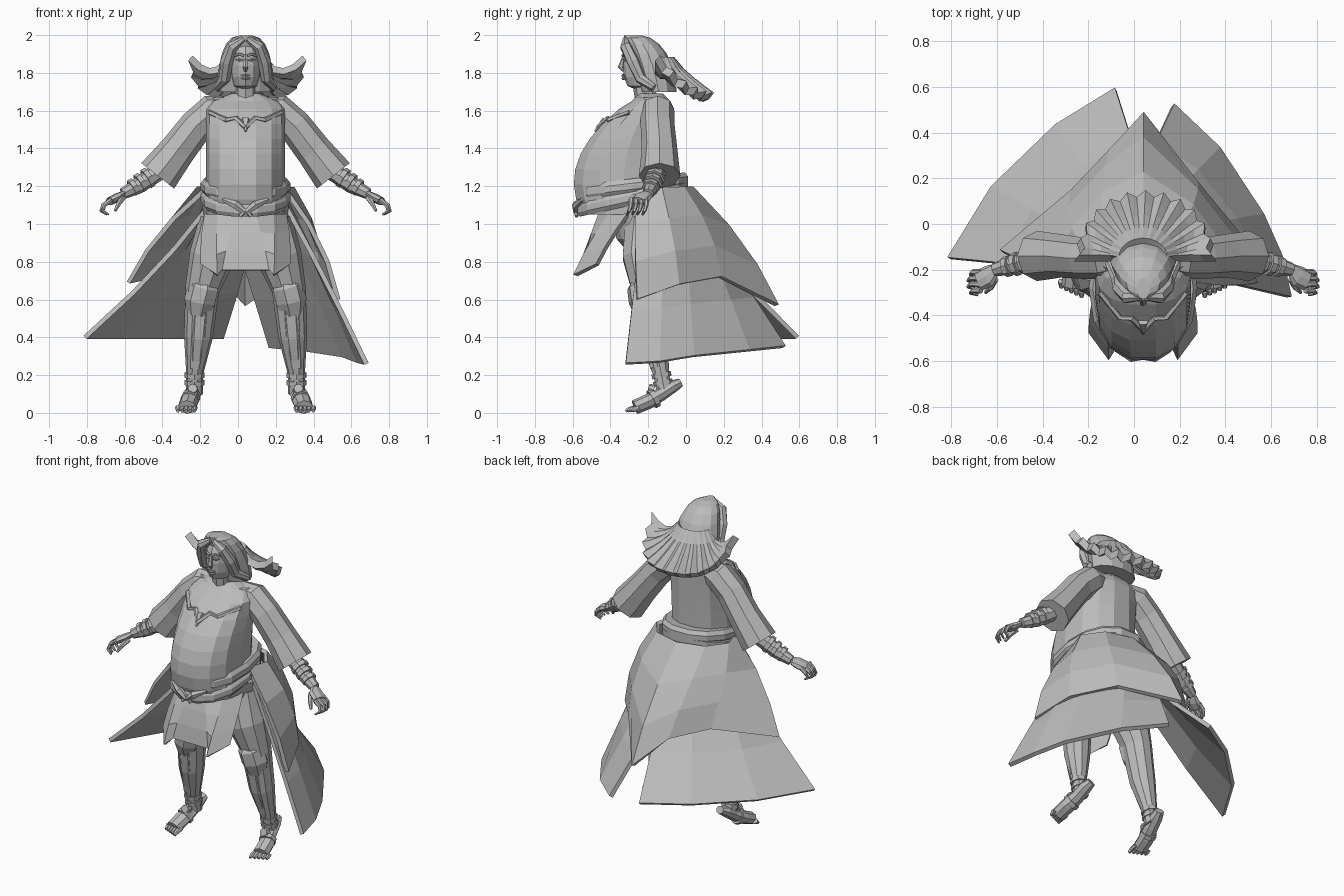
import bpy, bmesh
from math import sin, cos, pi, radians, copysign
from mathutils import Vector

cube = bpy.data.objects.get("Cube")
if cube:
    bpy.data.objects.remove(cube)

clay = bpy.data.materials.new("clay_grey")
clay.use_nodes = True
clay.diffuse_color = (.5, .5, .5, 1)
clay.node_tree.nodes["Principled BSDF"].inputs["Base Color"].default_value = clay.diffuse_color
MID = Vector((.04, 0, 0))  # body centre line
SQUARE = .88               # squareness of the body's cross-section
SIDEWAYS, FORWARD = Vector((1, 0, 0)), Vector((0, 1, 0))


def skin(name, rings, closed=True, thick=0):
    """Bridge rows of points into one flat-shaded mesh."""
    bm = bmesh.new()
    rows = [[bm.verts.new(point) for point in ring] for ring in rings]
    count = len(rows[0])
    for lower, upper in zip(rows, rows[1:]):
        for i in range(count if closed else count - 1):
            j = (i + 1) % count
            bm.faces.new((lower[i], lower[j], upper[j], upper[i]))
    if closed:
        bm.faces.new(rows[0])
        bm.faces.new(rows[-1])
    bmesh.ops.recalc_face_normals(bm, faces=bm.faces)
    mesh = bpy.data.meshes.new(name)
    bm.to_mesh(mesh)
    bm.free()
    mesh.materials.append(clay)
    obj = bpy.data.objects.new(name, mesh)
    bpy.context.collection.objects.link(obj)
    if thick:
        solid = obj.modifiers.new("thickness", "SOLIDIFY")
        solid.thickness, solid.offset = thick, 0


def bend(value, power):
    return copysign(abs(value) ** power, value)


def stack(name, levels, sides=14, power=SQUARE, tilt=0):
    """Stack level rings given as (z, front y, back y, half width)."""
    rings = []
    for z, front, back, half in levels:
        ring = []
        for i in range(sides):
            turn = 2 * pi * i / sides
            y = bend(sin(turn), power) * (back - front) / 2
            x = bend(cos(turn), power) * half
            ring.append(MID + Vector((x, (front + back) / 2 + y, z + tilt * y)))
        rings.append(ring)
    skin(name, rings)


def tube(name, path, radii, sides=8, hint=FORWARD, flat=1, pair=False):
    """Sweep an oval along body-centred points; radii run evenly between
    the given values, and flat squashes the oval across the hint."""
    path = [Vector(point) for point in path]
    last = len(path) - 1
    for prefix, mirror in (("left_", 1), ("right_", -1)) if pair else (("", 1),):
        points = [MID + Vector((p.x * mirror, p.y, p.z)) for p in path]
        wide = Vector((hint.x * mirror, hint.y, hint.z))
        rings = []
        for k, point in enumerate(points):
            along = (points[min(k + 1, last)] - points[max(k - 1, 0)]).normalized()
            u = (wide - along * wide.dot(along)).normalized()
            v = along.cross(u) * flat
            place = k / last * (len(radii) - 1)
            i = min(int(place), len(radii) - 2)
            radius = radii[i] + (radii[i + 1] - radii[i]) * (place - i)
            rings.append([point + (u * cos(a) + v * sin(a)) * radius
                          for a in (2 * pi * n / sides for n in range(sides))])
        skin(prefix + name, rings)


def band(name, start, end, place, radius, hint=FORWARD):
    """A pair of short cuffs around the bone from start to end."""
    start, end = Vector(start), Vector(end)
    centre = start.lerp(end, place)
    half = (end - start).normalized() * .013
    tube(name, [centre - half, centre + half], [radius, radius], hint=hint, pair=True)


def cloth(name, hem, height, size, start, end, bulge, rows=3):
    """Panel from an arc of the waist (degrees from the back) to a hem."""
    axis = MID + Vector((0, -.15, 0))
    grid = [[] for _ in range(rows + 1)]
    for i, low in enumerate(hem):
        turn = radians(start + (end - start) * i / (len(hem) - 1))
        top = axis + Vector((size[0] * sin(turn), size[1] * cos(turn), height))
        for r, line in enumerate(grid):
            point = top.lerp(Vector(low), r / rows)
            out = point - axis
            out.z = bulge
            line.append(point + out.normalized() * bulge * sin(pi * r / rows))
    skin(name, grid, closed=False, thick=.025)


# Torso with round belly, pelvis and neck
def belly(z):
    return -.6 + 1.6 * (z - 1.22) ** 2


BACK, WAIST = -.06, .21
heights = [1.05 + .08 * i for i in range(8)]
stack("torso", [(z, belly(z), BACK, WAIST) for z in heights]
      + [(1.65, -.29, -.08, .18), (1.69, -.25, -.12, .08)])
stack("pelvis", [(.84, -.3, -.1, .12), (.92, -.37, BACK, .2), (1.1, -.42, BACK, .23)])
tube("neck", [(0, -.19, 1.62), (0, -.22, 1.69), (0, -.23, 1.76)], [.08, .055, .055])

# Waist wraps, hanging low at the front
for name, z, tilt in (("belt", 1.14, .22), ("sash", 1.2, .12)):
    stack(name, [(z + .04 * k, -.59 + .02 * abs(k), .03 - .03 * abs(k), .25 - .03 * abs(k))
                 for k in (-1, -.4, .4, 1)], tilt=tilt)
tube("knot_loop", [(0, -.58, 1.06), (.05, -.58, 1.1), (.12, -.55, 1.13)], [.015, .025, .01], 6, pair=True)
tube("knot_tail", [(0, -.58, 1.08), (.03, -.58, 1.04)], [.015, .01], 5, pair=True)


# Bodice trim following the chest
def chest(x, z):
    inset = (1 - (x / WAIST) ** (2 / SQUARE)) ** (SQUARE / 2)
    return x, (belly(z) + BACK) / 2 + (belly(z) - BACK) / 2 * inset, z


tube("bodice_trim", [chest(0, 1.51), chest(.05, 1.56), chest(.1, 1.55), chest(.19, 1.59)],
     [.014, .014], 5, pair=True)
tube("collar_bone", [(.01, -.28, 1.64), (.09, -.25, 1.66), (.17, -.18, 1.66)], [.01, .01], 6, pair=True)
tube("bodice_pendant", [chest(0, 1.55), chest(0, 1.49)], [.025, .005], 5)

# Overskirt in one piece, underskirt split at the back, apron with folded edges
cloth("overskirt",
      [(.53, -.26, .6), (.45, -.04, .68), (.27, .18, .72), (.04, .48, .57),
       (-.1, .32, .72), (-.27, .14, .76), (-.58, -.12, .69)],
      height=1.19, size=(.25, .18), start=125, end=-125, bulge=.045)
cloth("underskirt_left",
      [(.68, -.32, .26), (.64, -.14, .27), (.56, .04, .3), (.37, .33, .33), (.17, .52, .35)],
      height=1.12, size=(.22, .16), start=115, end=-30, bulge=.01)
cloth("underskirt_right",
      [(-.81, -.15, .4), (-.62, .16, .4), (-.34, .43, .4), (-.08, .59, .4)],
      height=1.1, size=(.22, .16), start=-120, end=25, bulge=-.04)
folds = [(.23, -.47), (.15, -.585), (.13, -.53)]
apron_hem = [MID + Vector((x, y, 1.02 + y / 2)) for x, y in folds]
apron_hem += [MID + Vector((-x, y, 1.02 + y / 2)) for x, y in reversed(folds)]
cloth("apron", apron_hem, height=1.05, size=(.24, .31), start=120, end=240, bulge=.012)

# Legs with knee guards, shin guards and anklets
hip, thigh, knee = (.12, -.2, 1), (.18, -.22, .82), (.23, -.2, .65)
calf, ankle, heel = (.25, -.17, .4), (.27, -.13, .2), (.27, -.11, .1)
tube("leg", [hip, thigh, knee, calf, ankle, heel], [.13, .12, .09, .076, .044, .045], 10, SIDEWAYS, pair=True)
tube("knee_guard", [(.21, -.24, .71), (.22, -.23, .67), (.24, -.22, .59), (.25, -.21, .52)],
     [.05, .085, .085, .06], 7, SIDEWAYS, pair=True)
tube("shin_guard", [(.24, -.21, .6), (.25, -.18, .42), (.27, -.15, .24)], [.075, .07, .045],
     6, SIDEWAYS, pair=True)
band("upper_anklet", ankle, heel, 0, .052, SIDEWAYS)
band("lower_anklet", ankle, heel, .4, .052, SIDEWAYS)

# Feet on the ball with raised heels
tube("foot", [(.26, -.03, .16), (.27, -.07, .14), (.28, -.13, .1), (.3, -.2, .06), (.31, -.27, .03)],
     [.03, .042, .045, .05, .048], 8, SIDEWAYS, flat=.8, pair=True)
for toe in range(5):
    x, y = .27 + .022 * toe, -.32 + .01 * toe
    tube("toe", [(x, -.25, .03), (x, y + .02, .02), (x, y, .01)], [.016, .014, .009], 6, SIDEWAYS, pair=True)
band("foot_strap", (.28, -.13, .1), (.3, -.2, .06), .6, .052, SIDEWAYS)
tube("foot_disc", [(.28, -.17, .12), (.28, -.2, .13)], [.03, .025], 8, SIDEWAYS, pair=True)

# Wide sleeves with hollow cuffs
cuff = (.465, -.14, 1.255)
tube("sleeve", [(.08, -.15, 1.62), (.17, -.15, 1.6), (.26, -.15, 1.52), (.36, -.14, 1.39), cuff,
                (.464, -.14, 1.256), (.4, -.14, 1.34)], [.06, .09, .09, .095, .11, .095, .06], pair=True)

# Forearms, bracelets and hands
elbow, wrist = (.46, -.15, 1.28), (.65, -.2, 1.16)
tube("forearm", [elbow, (.57, -.18, 1.2), wrist], [.05, .042, .03], pair=True)
for place, radius in ((.3, .055), (.5, .052), (.7, .046)):
    band("bracelet", elbow, wrist, place, radius)
tube("palm", [wrist, (.68, -.23, 1.14), (.72, -.25, 1.12)], [.03, .048, .045], flat=.5, pair=True)
for finger in range(4):
    y, tip = -.21 - .027 * finger, .77 - .01 * abs(finger - 1.5)
    tube("finger", [(.71, y, 1.13), (tip - .01, y, 1.1), (tip, y - .01, 1.07), (tip - .03, y - .02, 1.05)],
         [.014, .012, .01, .006], 6, pair=True)
tube("thumb", [(.65, -.24, 1.14), (.67, -.28, 1.11), (.69, -.3, 1.07)], [.018, .014, .008], 6, pair=True)

# Head and features
skull = []
for i in range(7):
    slope = (i - 3) / 2
    round_off = cos(slope) ** .45
    skull.append((1.84 + .13 * sin(slope), -.23 - .105 * round_off, -.23 + .11 * round_off, .082 * round_off))
stack("head", skull, sides=12, power=1)
tube("nose", [(0, -.33, 1.89), (0, -.345, 1.83), (0, -.33, 1.81)], [.006, .016, .008], 6)
tube("eye", [(.01, -.33, 1.87), (.03, -.325, 1.87), (.05, -.31, 1.87)], [.005, .01, .005], 6, pair=True)
tube("brow", [(.01, -.335, 1.89), (.03, -.33, 1.9), (.06, -.31, 1.89)], [.008, .006], 5, pair=True)
for name, z in (("upper_lip", 1.785), ("lower_lip", 1.77)):
    tube(name, [(-.025, -.32, z), (0, -.333, z), (.025, -.32, z)], [.004, .009, .004], 6)

# Hair cap, face locks and a ragged mane blown backwards
dome = []
for i in range(7):
    rise = i / 6 * 1.5
    dome.append((1.7 + .3 * sin(rise), -.24 - .09 * sin(rise), -.25 + .2 * cos(rise), .15 * cos(rise) ** .6))
stack("hair_cap", dome, sides=12, power=1)
tube("face_lock", [(.01, -.32, 1.98), (.07, -.32, 1.94), (.1, -.28, 1.86), (.11, -.24, 1.77), (.15, -.17, 1.72)],
     [.015, .03, .035, .03, .02], 7, pair=True)
LOCKS, STEPS = 25, 5
mane = []
for step in range(STEPS):
    f = step / (STEPS - 1)
    row = []
    for k in range(LOCKS):
        swing = 2 * k / (LOCKS - 1) - 1
        side, back = sin(swing * pi / 2), cos(swing * pi / 2)
        ragged = (-1) ** k * f
        wide = .09 + .2 * f + .012 * ragged
        deep = .07 + .2 * f + .015 * ragged
        lift = .2 * abs(swing) ** 3 * f ** 2
        row.append(MID + Vector((.01 * f + wide * side, -.15 + deep * back,
                                 1.87 - .2 * f ** .8 + lift + .008 * ragged)))
    mane.append(row)
skin("hair_mane", mane, closed=False, thick=.045)
